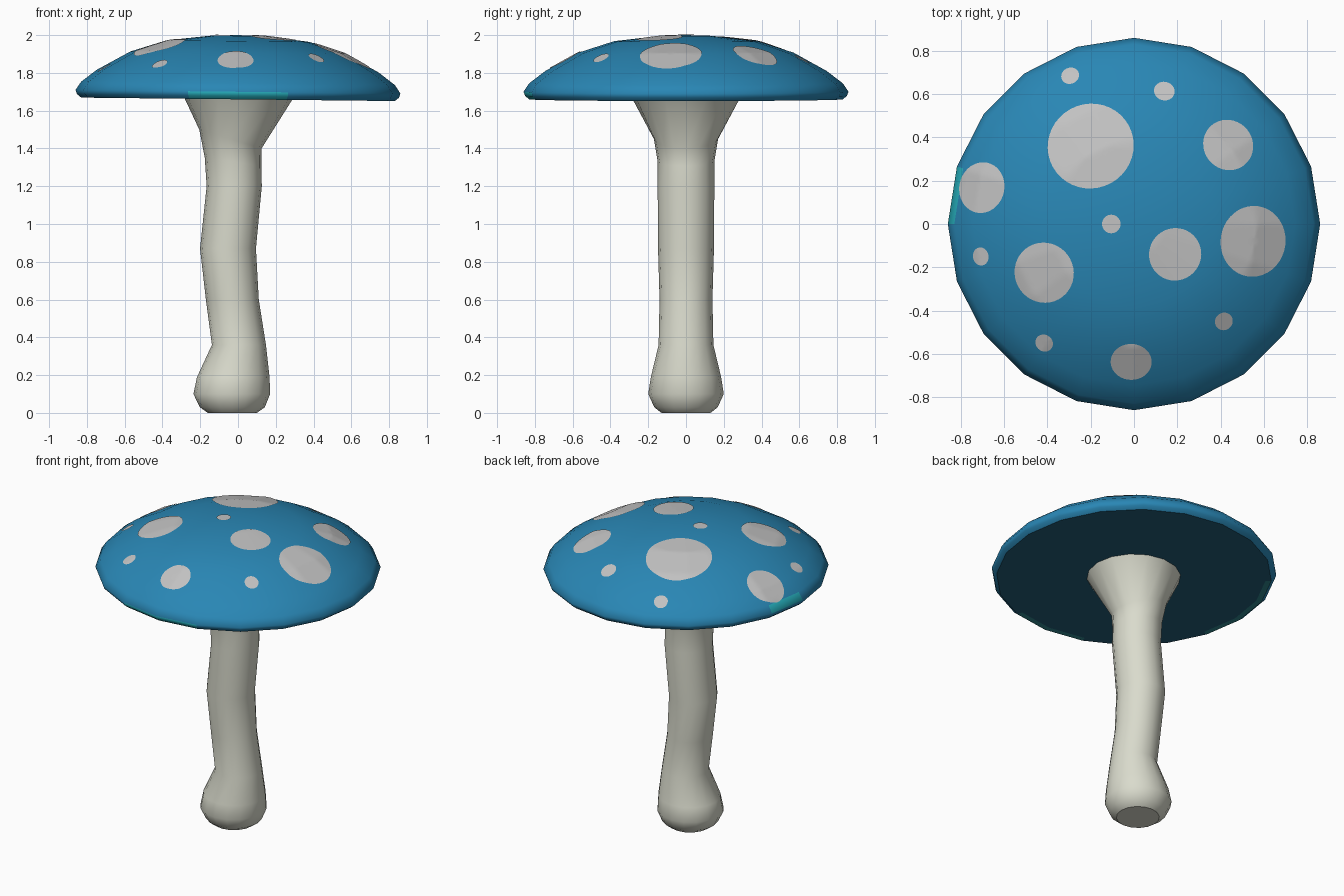
import bpy, bmesh, math
from mathutils import Vector
from mathutils.bvhtree import BVHTree

if "Cube" in bpy.data.objects:
    bpy.data.objects.remove(bpy.data.objects["Cube"])


def material(name, rgb):
    m = bpy.data.materials.new(name)
    m.diffuse_color = (*rgb, 1)
    m.use_nodes = True
    m.node_tree.nodes["Principled BSDF"].inputs["Base Color"].default_value = m.diffuse_color
    return m


BLUE = material("cap blue", (0.022, 0.24, 0.46))
NAVY = material("underside dark blue", (0.016, 0.11, 0.19))
TEAL = material("rim teal", (0.02, 0.44, 0.52))
DARK_TEAL = material("underside teal", (0.028, 0.25, 0.28))
GREY = material("spot grey", (0.54, 0.54, 0.54))
CREAM = material("stem cream", (0.70, 0.71, 0.61))


def finish(bm, name, mats):
    me = bpy.data.meshes.new(name)
    bm.to_mesh(me)
    ob = bpy.data.objects.new(name, me)
    bpy.context.collection.objects.link(ob)
    for m in mats:
        me.materials.append(m)
    return ob


def loft(bm, rings, close_start=True, close_end=True):
    """Skin a list of equal-length point rings (listed counter-clockwise, going up)."""
    vs = [[bm.verts.new(p) for p in r] for r in rings]
    n = len(vs[0])
    for a, b in zip(vs, vs[1:]):
        for i in range(n):
            j = (i + 1) % n
            bm.faces.new((a[i], a[j], b[j], b[i]))
    if close_start:
        bm.faces.new(vs[0][::-1])
    if close_end:
        bm.faces.new(vs[-1])


def circle(n):
    return [(math.cos(2 * math.pi * i / n), math.sin(2 * math.pi * i / n)) for i in range(n)]


# Stem: wavy stack of rings (z, centre x, radius x, radius y, tilt)
stem_rings = [
    (0.00, -0.03, 0.13, 0.13, 0), (0.03, -0.03, 0.172, 0.168, 0),
    (0.10, -0.033, 0.203, 0.20, 0), (0.19, -0.025, 0.192, 0.186, 0),
    (0.36, 0.005, 0.143, 0.145, 0), (0.60, -0.03, 0.14, 0.14, 0),
    (0.87, -0.053, 0.148, 0.148, 0), (1.20, -0.02, 0.146, 0.15, 0),
    (1.33, -0.026, 0.15, 0.15, 0.15), (1.45, -0.04, 0.165, 0.17, 0.3),
    (1.665, 0.003, 0.287, 0.285, 0.01)]
bm = bmesh.new()
loft(bm, [[(cx + rx * c, ry * s, z - t * rx * c) for c, s in circle(16)]
          for z, cx, rx, ry, t in stem_rings])
for f in bm.faces:
    f.smooth = len(f.verts) == 4
finish(bm, "stem", [CREAM])
bm.free()

# Cap: 20-sided dome with a slight tilt, flat underside
profile = [(0.30, 1.66), (0.795, 1.66), (0.83, 1.66), (0.852, 1.678), (0.86, 1.70),
           (0.83, 1.745), (0.745, 1.81), (0.57, 1.907), (0.38, 1.968), (0.14, 1.996)]
bm = bmesh.new()
loft(bm, [[(r * c, r * s, z - 0.011 * r * c) for c, s in circle(20)] for r, z in profile],
     close_end=False)
top_ring = [v for v in bm.verts if v.co.z > 1.985]
bmesh.ops.contextual_create(bm, geom=top_ring)
bmesh.ops.poke(bm, faces=[f for f in bm.faces if len(f.verts) > 4 and f.calc_center_median().z > 1.9])
for v in bm.verts:
    if v.co.xy.length < 0.01 and v.co.z > 1.9:
        v.co.z = 2.0
bmesh.ops.recalc_face_normals(bm, faces=bm.faces[:])
for f in bm.faces:
    c = f.calc_center_median()
    az = math.degrees(math.atan2(c.y, c.x)) % 360
    radius, height = c.xy.length, c.z + 0.011 * c.x
    f.smooth = f.normal.z > -0.95
    if not f.smooth:
        # Underside, with a patchy teal edge
        f.material_index = 3 if radius > 0.79 and (140 < az < 200 or 252 < az < 288) else 1
    elif height < 1.70 and 252 < az < 288 or 1.70 < height < 1.74 and 162 < az < 180:
        f.material_index = 2
finish(bm, "cap", [BLUE, NAVY, TEAL, DARK_TEAL])
bvh = BVHTree.FromBMesh(bm)
bm.free()

# Spots: thin discs draped over the cap (x, y, radius along slope, radius across)
spots = [(-0.20, 0.36, 0.195, 0.20), (0.435, 0.365, 0.113, 0.119), (0.55, -0.08, 0.15, 0.164),
         (0.19, -0.14, 0.12, 0.122), (-0.415, -0.225, 0.136, 0.14), (-0.703, 0.168, 0.104, 0.118),
         (-0.708, -0.15, 0.036, 0.042), (-0.105, 0.0, 0.043, 0.043), (0.14, 0.614, 0.043, 0.048),
         (-0.295, 0.685, 0.037, 0.042), (0.415, -0.45, 0.04, 0.042), (-0.415, -0.55, 0.038, 0.042),
         (-0.013, -0.637, 0.083, 0.095)]


def drape(x, y):
    p, normal, _, _ = bvh.ray_cast(Vector((x, y, 3)), Vector((0, 0, -1)))
    return p + Vector((0, 0, 0.004))


for k, (x, y, ra, rb) in enumerate(spots):
    bm = bmesh.new()
    out = Vector((x, y)).normalized()
    steps = max(3, math.ceil(rb / 0.018))
    rings = []
    for i in range(steps, 0, -1):
        t = i / steps
        rings.append([drape(x + t * (ra * c * out.x - rb * s * out.y),
                            y + t * (ra * c * out.y + rb * s * out.x)) for c, s in circle(40)])
    loft(bm, rings, close_start=False)
    for f in bm.faces:
        f.smooth = True
    finish(bm, f"spot_{k + 1}", [GREY])
    bm.free()
